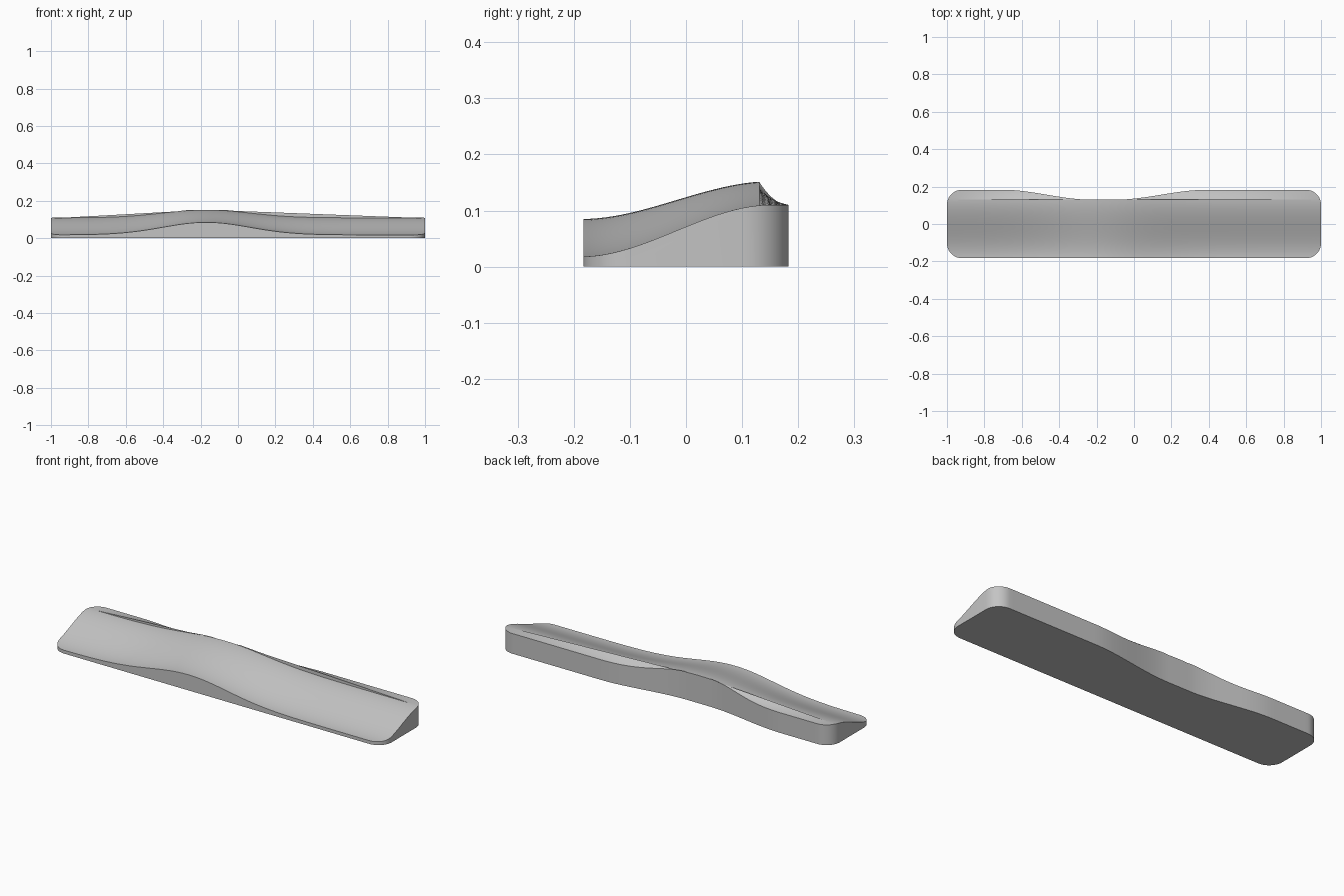
import bpy, bmesh, math

cube = bpy.data.objects.get("Cube")
if cube:
    bpy.data.objects.remove(cube, do_unlink=True)

HALF_LENGTH, HALF_DEPTH, RADIUS = 1.0, 0.183, 0.08
RIDGE_Y, PEAK_X = 0.13, -0.17
RISE = 0.042


def smooth(a, b, v):
    t = min(1, max(0, (v - a) / (b - a)))
    return t * t * (3 - 2 * t)


def bump(x):
    return math.exp(-((x - PEAK_X) / 0.33) ** 2)


def rest_height(x, y):
    """Height of the S-shaped surface in front of the ridge."""
    low = 0.018 + 0.067 * bump(x)
    high = 0.11 + RISE * bump(x)
    return low + (high - low) * smooth(-0.185, 0.15, y)


def ridge_height(x):
    reach = 0.76 if x < PEAK_X else 1.1
    straight = 0.152 - RISE * abs(x - PEAK_X) / reach
    return max(rest_height(x, RIDGE_Y), straight)


def corner_inset(x):
    d = max(0, abs(x) - (HALF_LENGTH - RADIUS))
    return RADIUS - math.sqrt(max(0, RADIUS ** 2 - d * d))


def section(x):
    """Closed cross-section: rest surface, small step, back strip, base."""
    front = -HALF_DEPTH + corner_inset(x)
    waist = smooth(-0.70, -0.23, x) * (1 - smooth(-0.10, 0.39, x))
    back = HALF_DEPTH - 0.053 * waist - corner_inset(x)
    mid = min(RIDGE_Y, back)
    rows = 24
    pts = []
    for i in range(rows + 1):
        y = front + (mid - front) * i / rows
        pts.append((x, y, rest_height(x, y)))
    top = ridge_height(x) if back > RIDGE_Y else rest_height(x, mid)
    edge = 0.11 + RISE * waist ** 2 if back > RIDGE_Y else top
    for i in range(5):
        t = i / 4
        z = edge + (top - edge) * (1 - t) ** 1.3
        pts.append((x, mid + (back - mid) * t, z))
    return pts + [(x, back, 0), (x, front, 0)]


# Columns, closer together around the rounded corners
straight = HALF_LENGTH - RADIUS
arc = [straight + RADIUS * math.sin(math.pi / 2 * i / 10) for i in range(1, 11)]
xs = [-a for a in reversed(arc)]
xs += [-straight + 2 * straight * i / 90 for i in range(91)] + arc

bm = bmesh.new()
loops = [[bm.verts.new(p) for p in section(x)] for x in xs]
count = len(loops[0])
for a, b in zip(loops, loops[1:]):
    for i in range(count):
        j = (i + 1) % count
        bm.faces.new((a[i], a[j], b[j], b[i]))
bm.faces.new(loops[0])
bm.faces.new(loops[-1])
bmesh.ops.remove_doubles(bm, verts=bm.verts, dist=0.00005)
bmesh.ops.recalc_face_normals(bm, faces=bm.faces)

mesh = bpy.data.meshes.new("wrist_rest")
bm.to_mesh(mesh)
bm.free()
rest = bpy.data.objects.new("wrist_rest", mesh)
bpy.context.collection.objects.link(rest)

# Plain grey finish
grey = bpy.data.materials.new("plain_grey")
grey.use_nodes = True
colour = (0.55, 0.55, 0.55, 1)
grey.diffuse_color = colour
grey.node_tree.nodes["Principled BSDF"].inputs["Base Color"].default_value = colour
mesh.materials.append(grey)

bpy.ops.object.select_all(action="DESELECT")
rest.select_set(True)
bpy.context.view_layer.objects.active = rest
bpy.ops.object.shade_smooth_by_angle(angle=math.radians(30))
